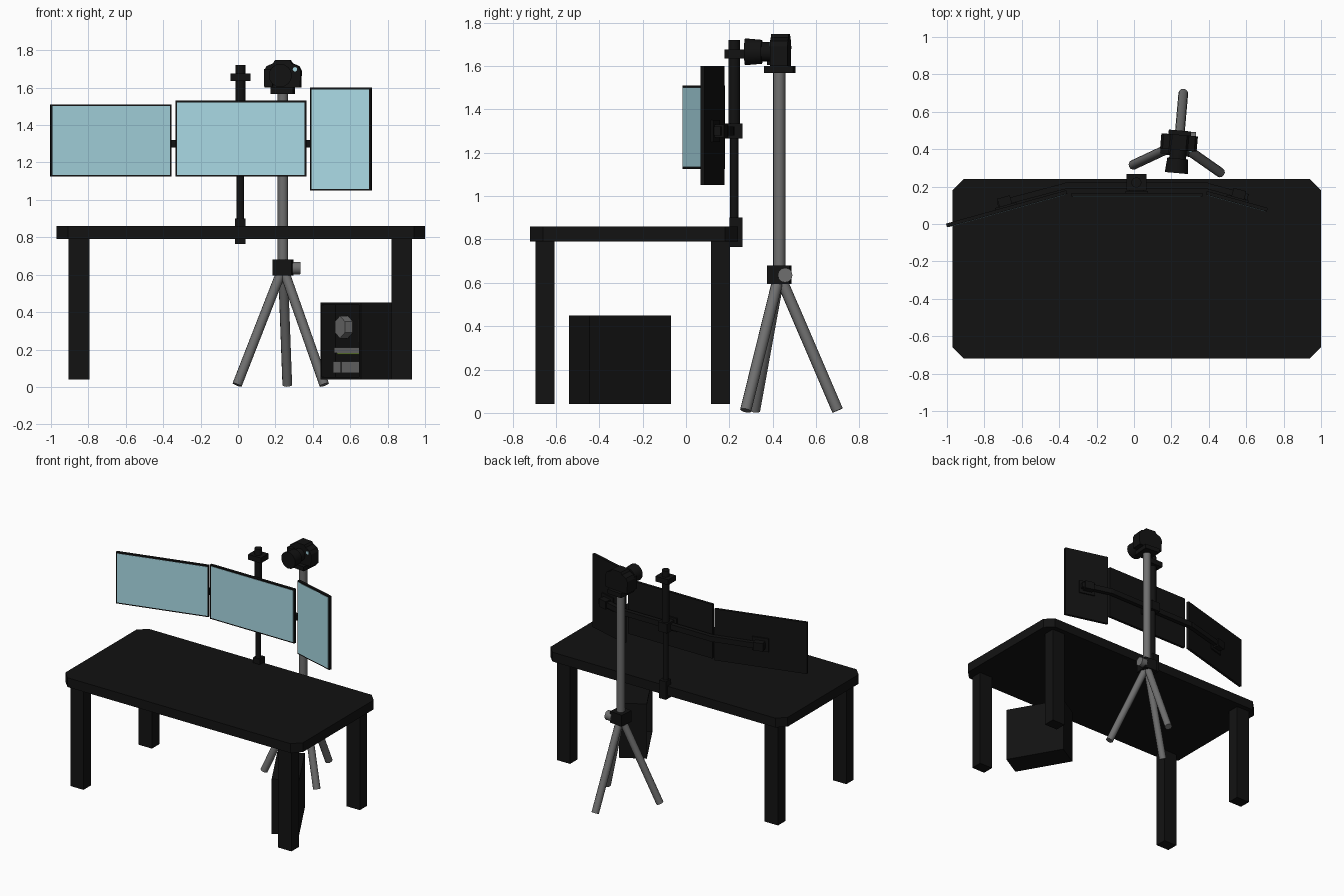
import bpy, bmesh, math
from mathutils import Matrix, Vector

if "Cube" in bpy.data.objects:
    bpy.data.objects.remove(bpy.data.objects["Cube"])


def material(name, rgb):
    m = bpy.data.materials.new(name)
    m.diffuse_color = (*rgb, 1)
    m.use_nodes = True
    m.node_tree.nodes["Principled BSDF"].inputs["Base Color"].default_value = m.diffuse_color
    return m


BLACK = material("black", (0.006, 0.006, 0.006))
STEEL = material("steel", (0.16, 0.16, 0.16))
SCREEN = material("screen", (0.40, 0.70, 0.78))
GREEN = material("board_green", (0.12, 0.2, 0.03))
I = Matrix.Identity(4)


def finish(name, bm, mat, frame=I, smooth=False):
    bmesh.ops.recalc_face_normals(bm, faces=bm.faces)
    bm.transform(frame)
    me = bpy.data.meshes.new(name)
    bm.to_mesh(me)
    bm.free()
    me.materials.append(mat)
    ob = bpy.data.objects.new(name, me)
    bpy.context.collection.objects.link(ob)
    if smooth:
        bpy.ops.object.select_all(action='DESELECT')
        ob.select_set(True)
        bpy.context.view_layer.objects.active = ob
        bpy.ops.object.shade_smooth_by_angle(angle=math.radians(40))
    return ob


def box(name, lo, hi, mat=BLACK, frame=I):
    lo, hi = Vector(lo), Vector(hi)
    bm = bmesh.new()
    bmesh.ops.create_cube(bm, size=1, matrix=Matrix.Translation((lo + hi) / 2)
                          @ Matrix.Diagonal((*(hi - lo), 1)))
    return finish(name, bm, mat, frame)


def prism(name, pts, vec, mat=BLACK, frame=I):
    bm = bmesh.new()
    f = bm.faces.new([bm.verts.new(p) for p in pts])
    r = bmesh.ops.extrude_face_region(bm, geom=[f])
    bmesh.ops.translate(bm, vec=vec,
                        verts=[v for v in r["geom"] if isinstance(v, bmesh.types.BMVert)])
    return finish(name, bm, mat, frame)


def rod(name, a, b, r, mat=BLACK, sides=16, frame=I, r2=None):
    a, b = Vector(a), Vector(b)
    d = b - a
    m = Matrix.Translation((a + b) / 2) @ d.to_track_quat('Z', 'Y').to_matrix().to_4x4()
    bm = bmesh.new()
    bmesh.ops.create_cone(bm, cap_ends=True, segments=sides, radius1=r,
                          radius2=r if r2 is None else r2, depth=d.length, matrix=m)
    return finish(name, bm, mat, frame, smooth=sides > 8)


def placed(x, y, deg):
    return Matrix.Translation((x, y, 0)) @ Matrix.Rotation(math.radians(deg), 4, 'Z')


# Desk: chamfered top and four legs
x0, x1, y0, y1, c = -0.97, 1.0, -0.72, 0.24, 0.06
prism("desk_top", [(x, y, 0.79) for x, y in (
    (x0 + c, y0), (x1 - c, y0), (x1, y0 + c), (x1, y1 - c),
    (x1 - c, y1), (x0 + c, y1), (x0, y1 - c), (x0, y0 + c))], (0, 0, 0.07))
for side, lx in (("left", -0.905), ("right", 0.82)):
    for end, ly in (("front", -0.695), ("back", 0.115)):
        box(f"desk_leg_{end}_{side}", (lx, ly, 0.04), (lx + 0.11, ly + 0.088, 0.8))


# Monitors: casing with a thin screen set on the front
def monitor(name, x, y, deg, w, z0, z1):
    f = placed(x, y, deg)
    box(name + "_casing", (-w / 2, 0, z0), (w / 2, 0.02, z1), BLACK, f)
    e = 0.009
    box(name + "_screen", (-w / 2 + e, -0.002, z0 + e), (w / 2 - e, 0.004, z1 - e), SCREEN, f)
    box(name + "_mount_plate", (-0.06, 0.018, 1.25), (0.06, 0.03, 1.35), BLACK, f)
    box(name + "_mount_block", (-0.035, 0.028, 1.27), (0.035, 0.075, 1.33), BLACK, f)


monitor("left_monitor", -0.678, 0.072, 15.5, 0.668, 1.125, 1.51)
monitor("centre_monitor", 0.015, 0.147, 0, 0.70, 1.125, 1.53)
monitor("right_monitor", 0.547, 0.112, -15.5, 0.338, 1.05, 1.6)

# Monitor arms: chain of straight beams
path = [(-0.72, 0.11), (-0.36, 0.205), (0.385, 0.205), (0.60, 0.147)]
for i, (a, b) in enumerate(zip(path, path[1:])):
    d = Vector(b) - Vector(a)
    box(f"monitor_arm_{i + 1}", (-0.01, -0.016, 1.28), (d.length + 0.01, 0.016, 1.32),
        BLACK, placed(*a, math.degrees(math.atan2(d.y, d.x))))

# Monitor pole with its clamps
rod("pole_lower", (0.013, 0.222, 0.88), (0.013, 0.222, 1.3), 0.02)
rod("pole_upper", (0.013, 0.222, 1.3), (0.013, 0.222, 1.72), 0.027)
box("pole_desk_clamp", (-0.015, 0.2, 0.765), (0.041, 0.26, 0.9))
box("pole_arm_clamp", (-0.025, 0.175, 1.265), (0.051, 0.26, 1.335))
box("pole_top_clamp", (-0.04, 0.178, 1.635), (0.066, 0.268, 1.675))

# Tripod, turned slightly on the floor
T = placed(0.24, 0.43, -5)
rod("tripod_column", (0, 0, 0.58), (0, 0, 1.58), 0.028, STEEL, 16, T)
box("tripod_collar", (-0.052, -0.052, 0.595), (0.052, 0.052, 0.68), BLACK, T)
rod("tripod_knob", (0.04, 0.03, 0.635), (0.09, 0.035, 0.635), 0.034, STEEL, 12, T)
for i in range(3):
    a = math.radians(90 + 120 * i)
    u = Vector((math.cos(a), math.sin(a), 0))
    rod(f"tripod_leg_{i + 1}", u * 0.012 + Vector((0, 0, 0.61)),
        u * 0.27 + Vector((0, 0, 0.011)), 0.026, STEEL, 12, T)
box("tripod_plate", (-0.06, -0.066, 1.567), (0.06, 0.07, 1.6), BLACK, T)

# Camera: faceted body, raised hump, side grip, stepped lens, small lamp
body = [(-0.095, 1.6), (0.095, 1.6), (0.098, 1.69), (0.085, 1.715), (0.05, 1.73),
        (0.04, 1.747), (-0.04, 1.747), (-0.05, 1.73), (-0.085, 1.715), (-0.098, 1.69)]
prism("camera_body", [(x, -0.035, z) for x, z in body], (0, 0.082, 0), BLACK, T)
box("camera_grip", (-0.095, -0.06, 1.605), (-0.05, -0.03, 1.70), BLACK, T)
rod("camera_lens_barrel", (0, -0.03, 1.665), (0, -0.11, 1.665), 0.045, BLACK, 16, T)
rod("camera_lens_hood", (0, -0.08, 1.665), (0, -0.158, 1.665), 0.055, BLACK, 16, T, 0.062)
rod("camera_lamp", (0.068, -0.03, 1.698), (0.068, -0.039, 1.698), 0.012, SCREEN, 12, T)

# Computer case: open on its left side, standing turned under the desk
C = placed(0.63, -0.305, 30)
hx, hy, w = 0.094, 0.217, 0.012
zb, zt = 0.04, 0.45
box("case_back_panel", (hx - 0.1, -hy, zb), (hx, hy, zt), BLACK, C)
box("case_floor", (-hx, -hy, zb), (hx, hy, zb + w), BLACK, C)
box("case_roof", (-hx, -hy, zt - w), (hx, hy, zt), BLACK, C)
box("case_front_wall", (-hx, -hy, zb), (hx, -hy + 0.022, zt), BLACK, C)
box("case_rear_wall", (-hx, hy - w, zb), (hx, hy, zt), BLACK, C)

# Components inside the case
rod("case_cooler", (0.0, 0.075, 0.32), (-0.055, 0.075, 0.32), 0.06, STEEL, 6, C)
box("case_memory_back", (-0.05, -0.13, 0.24), (0.0, -0.115, 0.36), STEEL, C)
for z in (0.24, 0.32):
    box("case_memory_block", (-0.05, -0.19, z), (0.0, -0.12, z + 0.04), STEEL, C)
box("case_expansion_card", (-0.06, -0.19, 0.182), (0.0, 0.13, 0.21), STEEL, C)
box("case_card_board", (-0.06, -0.19, 0.172), (0.0, 0.1, 0.181), GREEN, C)
box("case_power_unit", (-0.06, 0.06, 0.075), (0.0, 0.14, 0.135), STEEL, C)
box("case_drive_block", (-0.06, -0.19, 0.075), (0.0, 0.05, 0.135), STEEL, C)
